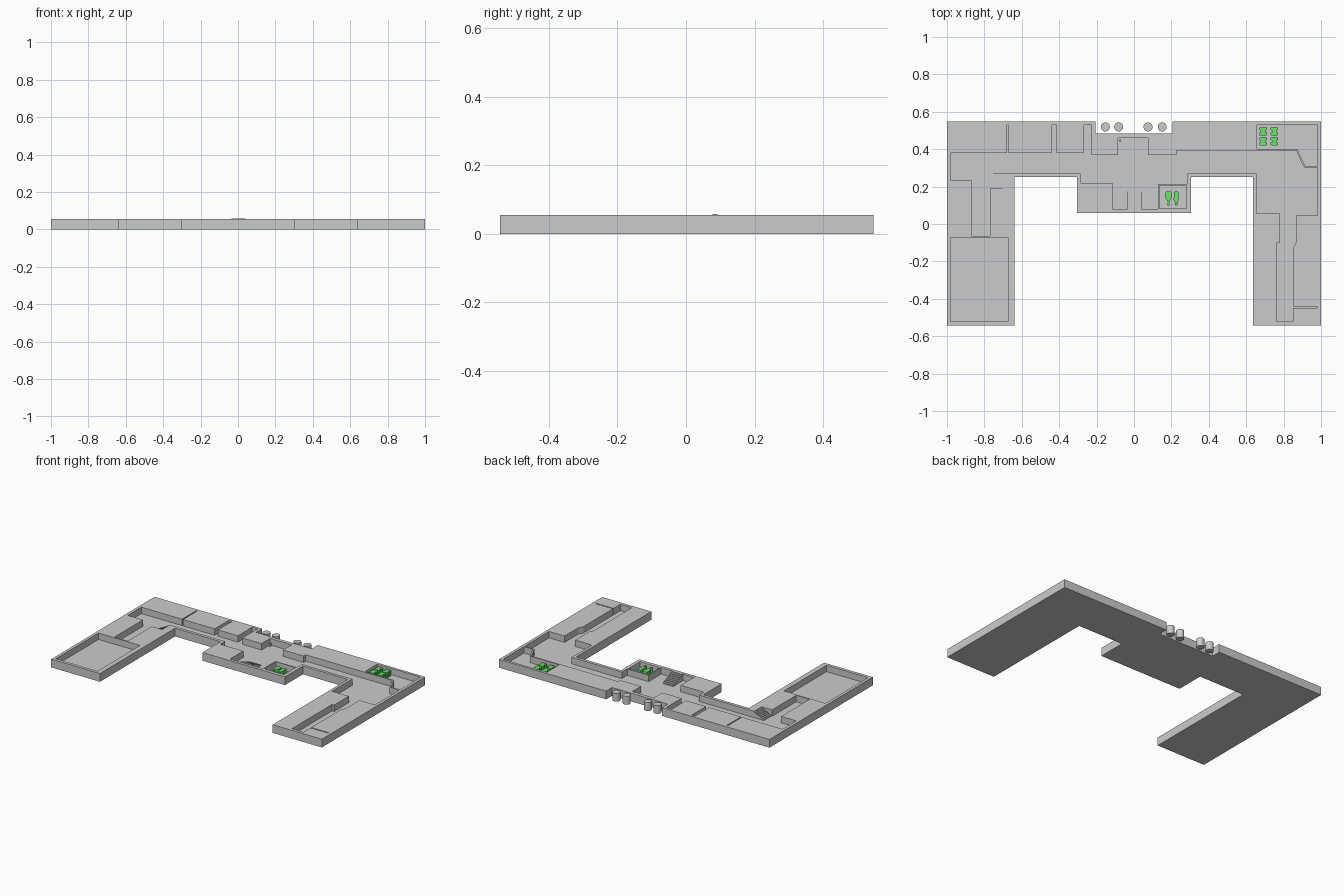
import bpy, bmesh, math

if "Cube" in bpy.data.objects:
    bpy.data.objects.remove(bpy.data.objects["Cube"])

TOP, FLOOR = 0.055, 0.012


def prism(name, pts, z0, z1):
    """Extrude a flat outline between two heights."""
    bm = bmesh.new()
    f = bm.faces.new([bm.verts.new((x, y, z0)) for x, y in pts])
    r = bmesh.ops.extrude_face_region(bm, geom=[f])
    for v in r["geom"]:
        if isinstance(v, bmesh.types.BMVert):
            v.co.z = z1
    bmesh.ops.recalc_face_normals(bm, faces=bm.faces)
    me = bpy.data.meshes.new(name)
    bm.to_mesh(me)
    bm.free()
    ob = bpy.data.objects.new(name, me)
    bpy.context.collection.objects.link(ob)
    return ob


def rect(x0, x1, y0, y1):
    return [(x0, y0), (x1, y0), (x1, y1), (x0, y1)]


def circle(x, y, r, n=16):
    return [(x + r * math.cos(2 * math.pi * i / n), y + r * math.sin(2 * math.pi * i / n)) for i in range(n)]


# main slab
outline = [(-1, -.543), (-.64, -.543), (-.64, .25), (-.305, .25), (-.305, .06),
           (.305, .06), (.305, .25), (.637, .25), (.637, -.543), (1, -.543),
           (1, .547), (.207, .547), (.207, .484), (-.205, .484), (-.205, .547), (-1, .547)]
slab = prism("plan_slab", outline, 0, TOP)

# sunken corridor with its narrow slots and stair notches
corridor = [(-.98, .38), (-.98, .236), (-.868, .236), (-.868, -.063), (-.77, -.063),
            (-.77, .19), (-.685, .19), (-.685, .27), (-.285, .27), (-.285, .22),
            (-.115, .22), (-.115, .08), (.127, .08), (.127, .213), (.285, .213),
            (.285, .27), (.656, .27), (.656, .055), (.78, .055), (.78, -.1),
            (.765, -.1), (.765, -.522), (.85, -.522), (.85, -.45), (.98, -.45),
            (.98, -.442), (.85, -.442), (.85, -.13), (.866, -.1), (.866, .045),
            (.98, .045), (.98, .302), (.91, .302), (.897, .325), (.868, .392),
            (.226, .392), (.226, .37), (.074, .37), (.074, .46), (-.085, .46),
            (-.085, .37), (-.226, .37), (-.226, .53), (-.266, .53), (-.266, .38),
            (-.414, .38), (-.414, .53), (-.438, .53), (-.438, .38), (-.672, .38),
            (-.672, .53), (-.68, .53), (-.68, .38)]
hall = rect(-.98, -.673, -.522, -.073)
small_room = rect(.135, .281, .084, .206)
corner_room = [(.657, .401), (.873, .401), (.904, .333), (.915, .311), (.98, .311), (.98, .53), (.657, .53)]

for label, pts in (("corridor", corridor), ("hall", hall), ("small_room", small_room), ("corner_room", corner_room)):
    cutter = prism(label + "_cutter", pts, FLOOR, TOP + .05)
    cutter.hide_render = True
    mod = slab.modifiers.new(label, "BOOLEAN")
    mod.operation, mod.solver, mod.object = "DIFFERENCE", "EXACT", cutter
    bpy.context.view_layer.objects.active = slab
    bpy.ops.object.modifier_apply(modifier=label)
    bpy.data.objects.remove(cutter)


def stairs(name, start, run, side, width, top, n=8):
    """Solid stair: stepped side profile swept sideways."""
    prof = [(0, FLOOR - .004)]
    h = (top - FLOOR) / n
    for i in range(n):
        prof += [(i / n, FLOOR + i * h), (i / n, FLOOR + (i + 1) * h)][0 if i else 1:]
    prof += [(1, top), (1, FLOOR - .004)]
    ob = prism(name, prof, 0, width)
    for v in ob.data.vertices:
        t, z, w = v.co
        v.co = (start[0] + run[0] * t + side[0] * w, start[1] + run[1] * t + side[1] * w, z)
    bm = bmesh.new()
    bm.from_mesh(ob.data)
    bmesh.ops.recalc_face_normals(bm, faces=bm.faces)
    bm.to_mesh(ob.data)
    bm.free()


stairs("centre_stairs", (-.035, .186), (0, -.108), (1, 0), .076, .058)
stairs("left_stairs", (-.765, .189), (.082, 0), (0, 1), .081, TOP)

# round columns outside the back entrance
for i, x in enumerate((-.153, -.082, .075, .151)):
    col = prism(f"column_{i + 1}", circle(x, .519, .024, 32), 0, TOP)
    for p in col.data.polygons:
        p.use_smooth = len(p.vertices) == 4
    col.data.set_sharp_from_angle(angle=math.radians(40))

# small entrance marker
prism("entrance_marker", rect(-.08, -.069, .44, .452), FLOOR - .002, .03)

green = bpy.data.materials.new("green")
green.diffuse_color = (.15, .75, .15, 1)
green.use_nodes = True
green.node_tree.nodes["Principled BSDF"].inputs["Base Color"].default_value = green.diffuse_color


def green_part(name, pts, z1=.048):
    prism(name, pts, FLOOR - .002, z1).data.materials.append(green)


# table groups with seats in the corner room
for i, x in enumerate((.69, .75)):
    for j, y in enumerate((.442, .495)):
        half = [(.006, -.023), (.02, -.02), (.02, -.007), (.013, -.005),
                (.013, .005), (.02, .007), (.02, .02), (.006, .023)]
        pts = [(x + a, y + b) for a, b in half] + [(x - a, y + b) for a, b in reversed(half)]
        green_part(f"table_group_{i}{j}", pts)

# pair of standing figures in the small room, heads towards the front
figures = {"left": (.184, [(.005, .118), (.01, .13), (.019, .145), (.016, .172), (.006, .174)]),
           "right": (.226, [(.008, .116), (.017, .138), (.011, .144), (.011, .172), (.004, .176)])}
for label, (x, half) in figures.items():
    pts = [(x + a, y) for a, y in half] + [(x - a, y) for a, y in reversed(half)]
    green_part(f"figure_{label}_body", pts)
    green_part(f"figure_{label}_head", circle(x, .106, .008, 12))
